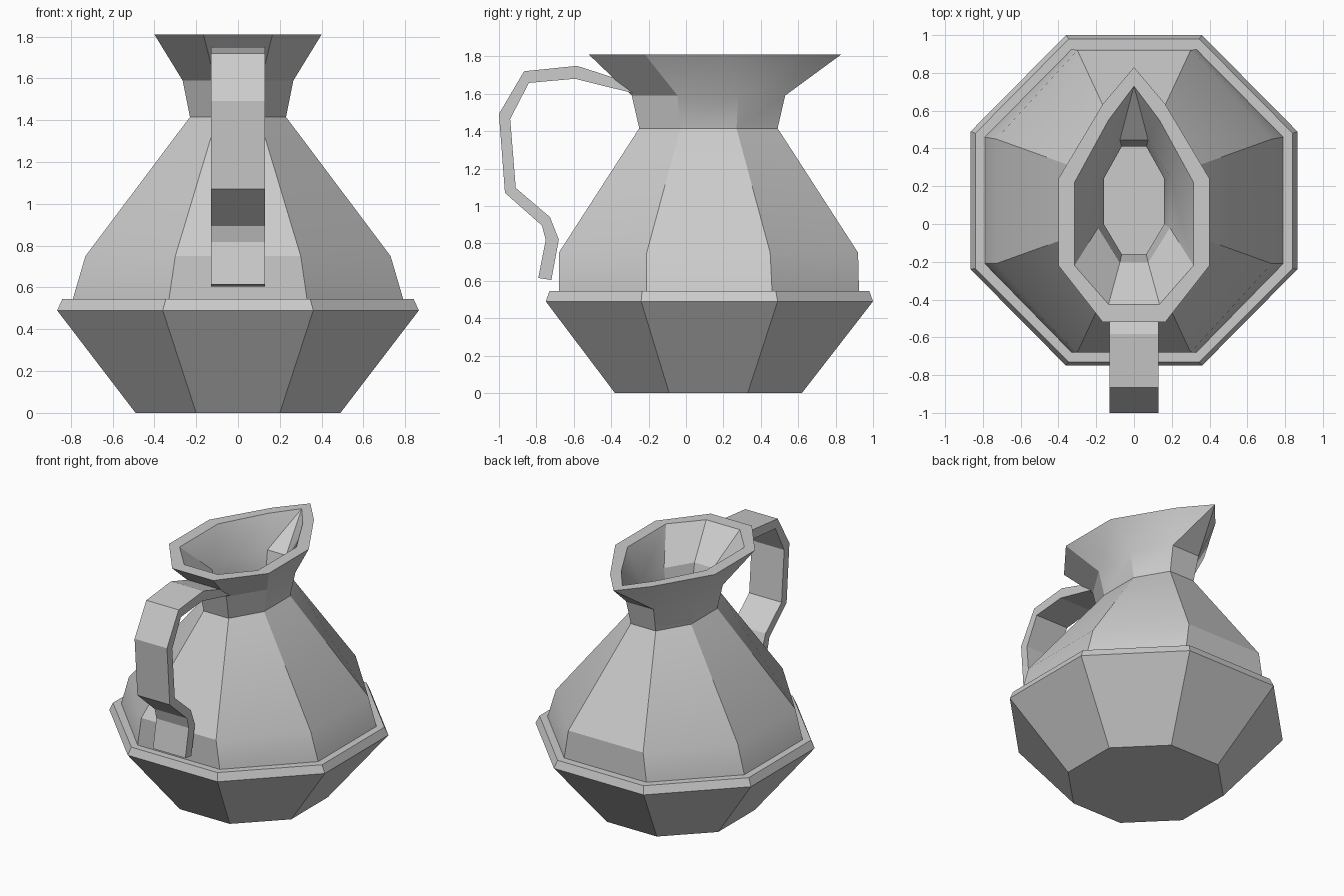
import bpy, bmesh, math

if "Cube" in bpy.data.objects:
    bpy.data.objects.remove(bpy.data.objects["Cube"])


def finish(bm, name):
    bmesh.ops.recalc_face_normals(bm, faces=bm.faces[:])
    me = bpy.data.meshes.new(name)
    bm.to_mesh(me)
    bm.free()
    ob = bpy.data.objects.new(name, me)
    bpy.context.collection.objects.link(ob)
    bpy.ops.object.select_all(action='DESELECT')
    ob.select_set(True)
    bpy.context.view_layer.objects.active = ob
    bpy.ops.object.shade_smooth_by_angle(angle=math.radians(30))
    return ob


# Stretched octagon with a centre-back point that becomes the spout tip
def ring(bm, z, hx, y0, y1, cx, yf, yb, tip=None):
    half = [(cx, yf), (hx, y0), (hx, y1), (cx, yb)]
    pts = half + [(0, yb if tip is None else tip)] + [(-x, y) for x, y in reversed(half)]
    return [bm.verts.new((x, y, z)) for x, y in pts]


# Rings: z, side half-width, side y range, corner x, front y, back y, spout tip
outer = [
    (0.0, 0.49, -0.09, 0.33, 0.20, -0.38, 0.62),
    (0.49, 0.865, -0.24, 0.49, 0.36, -0.75, 1.0),
    (0.545, 0.84, -0.235, 0.48, 0.345, -0.73, 0.98),
    (0.545, 0.79, -0.21, 0.46, 0.33, -0.68, 0.925),
    (0.75, 0.73, -0.21, 0.45, 0.30, -0.68, 0.92),
    (1.415, 0.23, -0.03, 0.27, 0.10, -0.25, 0.49),
    (1.59, 0.265, -0.045, 0.28, 0.11, -0.29, 0.53),
    (1.81, 0.40, -0.22, 0.24, 0.165, -0.52, 0.635, 0.83),
]
inner = [
    (1.81, 0.315, -0.22, 0.22, 0.135, -0.425, 0.55, 0.73),
    (1.60, 0.19, -0.02, 0.25, 0.075, -0.205, 0.445),
    (1.43, 0.16, 0.0, 0.24, 0.065, -0.16, 0.41),
    (0.74, 0.65, -0.17, 0.41, 0.26, -0.60, 0.84),
    (0.50, 0.76, -0.20, 0.44, 0.31, -0.65, 0.90),
    (0.08, 0.45, -0.07, 0.31, 0.18, -0.34, 0.58),
]

# Hollow jug shell, from the base up over the rim and down inside
bm = bmesh.new()
rings = [ring(bm, *r) for r in outer + inner]
spouts = (len(outer) - 2, len(outer))
for k, (a, b) in enumerate(zip(rings, rings[1:])):
    for i in range(9):
        j = (i + 1) % 9
        if k in spouts and i in (3, 4):
            # Creases running from the neck corners to the spout tip
            lo, up = (a, b) if k == spouts[0] else (b, a)
            c, d = (3, 4) if i == 3 else (5, 4)
            bm.faces.new((lo[c], lo[d], up[d]))
            bm.faces.new((lo[c], up[d], up[c]))
        else:
            bm.faces.new((a[i], a[j], b[j], b[i]))
bm.faces.new(rings[0])
bm.faces.new(rings[-1])
finish(bm, "jug_body")

# Handle: constant-width strap with a bent side profile
top = [(-0.27, 1.645), (-0.43, 1.70), (-0.583, 1.749), (-0.866, 1.72), (-1.0, 1.492),
       (-0.968, 1.07), (-0.77, 0.895), (-0.75, 0.818), (-0.79, 0.615)]
low = [(-0.27, 1.60), (-0.40, 1.632), (-0.594, 1.68), (-0.84, 1.658), (-0.94, 1.465),
       (-0.91, 1.096), (-0.727, 0.94), (-0.68, 0.82), (-0.72, 0.604)]
bm = bmesh.new()
sections = [[bm.verts.new((x, *p)) for x, p in ((-0.13, o), (0.13, o), (0.13, i), (-0.13, i))]
            for o, i in zip(top, low)]
for a, b in zip(sections, sections[1:]):
    for i in range(4):
        j = (i + 1) % 4
        bm.faces.new((a[i], a[j], b[j], b[i]))
bm.faces.new(sections[0])
bm.faces.new(sections[-1])
handle = finish(bm, "handle")
for p in handle.data.polygons:
    p.use_smooth = False
